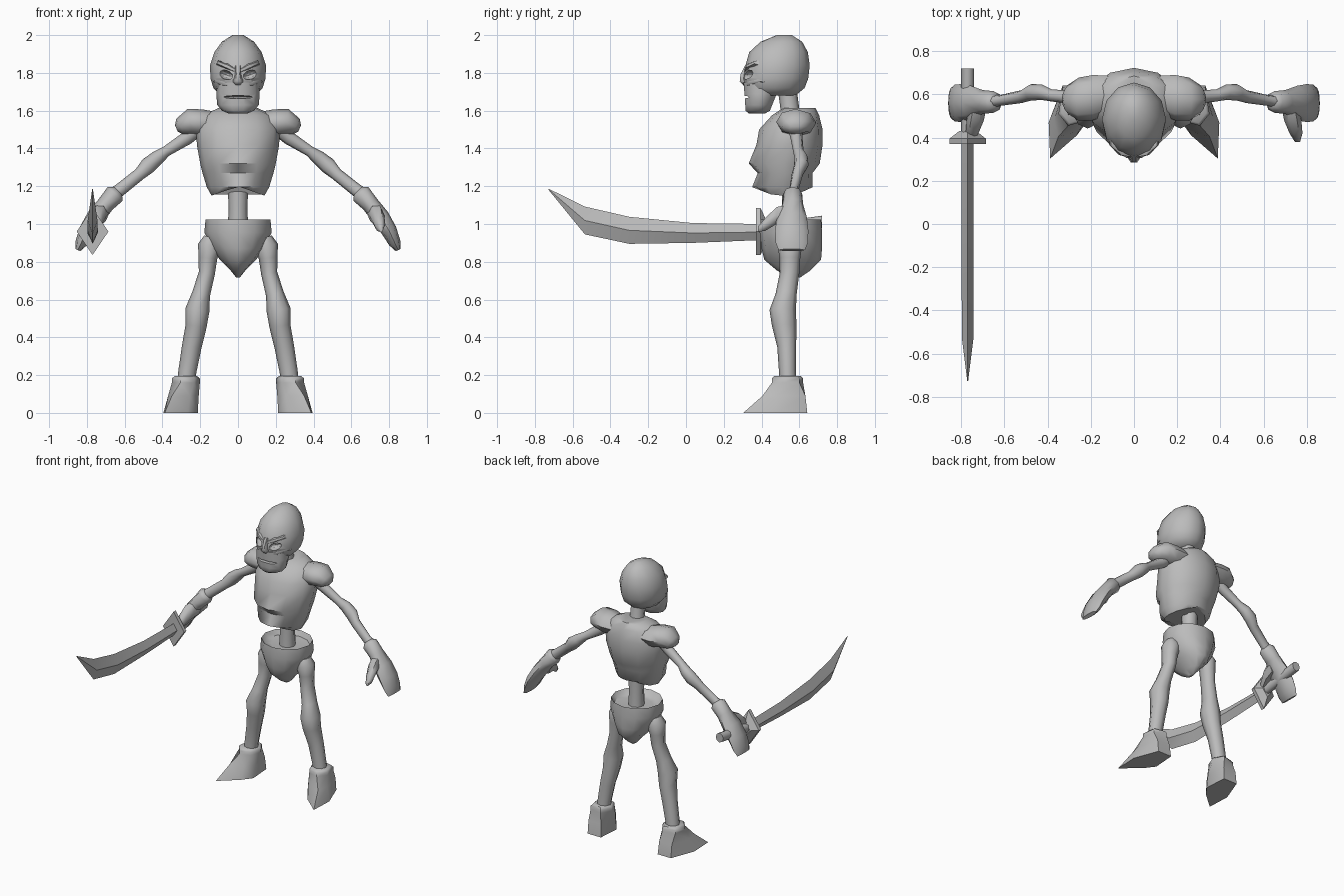
import bpy, bmesh, math
from mathutils import Vector, Matrix

bone = bpy.data.materials.new("bone_grey")
bone.diffuse_color = (0.5, 0.5, 0.5, 1)


def skin(name, rings, angle=60):
    """Close a stack of equal-length point rings into one solid."""
    bm = bmesh.new()
    loops = [[bm.verts.new(p) for p in r] for r in rings]
    n = len(loops[0])
    for a, b in zip(loops, loops[1:]):
        for i in range(n):
            j = (i + 1) % n
            bm.faces.new((a[i], a[j], b[j], b[i]))
    bm.faces.new(loops[0])
    bm.faces.new(loops[-1])
    bmesh.ops.recalc_face_normals(bm, faces=bm.faces)
    me = bpy.data.meshes.new(name)
    bm.to_mesh(me)
    bm.free()
    me.materials.append(bone)
    ob = bpy.data.objects.new(name, me)
    bpy.context.collection.objects.link(ob)
    bpy.ops.object.select_all(action='DESELECT')
    ob.select_set(True)
    bpy.context.view_layer.objects.active = ob
    bpy.ops.object.shade_smooth_by_angle(angle=math.radians(angle))
    return ob


def loft(name, stations, n=8, upright=False, angle=60, side=1):
    """Oval sections (x, y, z, radius across, radius in y) along a path."""
    pts = [Vector((s[0] * side, s[1], s[2])) for s in stations]
    rings = []
    for k, s in enumerate(stations):
        t = pts[min(k + 1, len(pts) - 1)] - pts[max(k - 1, 0)]
        t = Vector((0, 0, 1)) if upright else Vector((t.x, 0, t.z)).normalized()
        across = Vector((0, 1, 0)).cross(t)
        rings.append([pts[k] + across * s[3] * math.cos(math.tau * i / n)
                      + Vector((0, s[4] * math.sin(math.tau * i / n), 0)) for i in range(n)])
    return skin(name, rings, angle)


def carve(target, loc, size, tilt=0):
    """Sink an oval hollow into the target."""
    bm = bmesh.new()
    bmesh.ops.create_icosphere(bm, subdivisions=2, radius=1, matrix=Matrix.Translation(loc)
                               @ Matrix.Rotation(tilt, 4, 'Y') @ Matrix.Diagonal((*size, 1)))
    me = bpy.data.meshes.new("hollow_cutter")
    bm.to_mesh(me)
    bm.free()
    me.materials.append(bone)
    cutter = bpy.data.objects.new("hollow_cutter", me)
    bpy.context.collection.objects.link(cutter)
    cutter.hide_render = True
    cutter.hide_viewport = True
    mod = target.modifiers.new("hollow", 'BOOLEAN')
    mod.operation = 'DIFFERENCE'
    mod.solver = 'EXACT'
    mod.object = cutter


# Skull and jaw
skull = loft("skull", [(0, .52, 2.0, .03, .04), (0, .505, 1.965, .085, .11), (0, .49, 1.91, .125, .155),
                       (0, .485, 1.84, .148, .17), (0, .472, 1.77, .146, .175), (0, .468, 1.72, .13, .16),
                       (0, .46, 1.68, .09, .12)], 12, True)
jaw = loft("jaw", [(0, .40, 1.75, .11, .10), (0, .395, 1.69, .115, .09), (0, .385, 1.63, .11, .075),
                   (0, .38, 1.60, .085, .068), (0, .375, 1.585, .05, .045)], 10, True)
loft("nose_bridge", [(0, .33, 1.84, .02, .02), (0, .31, 1.79, .018, .025), (0, .305, 1.755, .028, .024),
                     (0, .32, 1.735, .02, .02)], 6, True)
for s in (1, -1):
    carve(skull, (s * .065, .325, 1.79), (.042, .05, .024), -s * .35)
    carve(skull, (s * .016, .30, 1.735), (.012, .03, .018))
    # Slanted brow and cheekbone
    loft("brow", [(.01, .325, 1.81, .012, .018), (.06, .335, 1.835, .016, .02),
                  (.11, .38, 1.855, .012, .02)], 6, side=s)
    loft("cheekbone", [(.03, .325, 1.74, .012, .015), (.075, .345, 1.745, .018, .022),
                       (.125, .41, 1.765, .014, .03)], 6, side=s)
carve(jaw, (0, .315, 1.672), (.085, .05, .008))
loft("neck", [(0, .555, 1.55, .06, .06), (0, .55, 1.61, .048, .05), (0, .535, 1.72, .048, .05)], 8, True)

# Rib cage, with an arched lower edge at the front
ribs = loft("rib_cage", [(0, .515, 1.15, .14, .13), (0, .51, 1.195, .165, .16), (0, .525, 1.27, .188, .145),
                         (0, .52, 1.32, .20, .188), (0, .548, 1.42, .218, .175), (0, .555, 1.5, .22, .168),
                         (0, .58, 1.575, .19, .125), (0, .60, 1.615, .10, .085)], 12, True, 50)
for v in ribs.data.vertices:
    if v.co.z < 1.18:
        v.co.z += .05 * (1 - abs(v.co.x) / .14)

# Spine and hollow-topped pelvis
loft("spine", [(0, .56, .95, .055, .055), (0, .56, 1.08, .05, .05), (0, .56, 1.24, .055, .055)], 8, True)
loft("pelvis", [(0, .56, .985, .11, .10), (0, .56, .99, .15, .135), (0, .555, 1.025, .172, .16),
                (0, .555, .955, .178, .165), (0, .56, .87, .14, .16), (0, .565, .81, .095, .15),
                (0, .57, .755, .04, .09), (0, .575, .717, .01, .03)], 12, True, 50)

# Foot outlines from the sole up to the ankle cuff
sole = [(.388, .303), (.395, .47), (.33, .642), (.225, .642), (.213, .48), (.265, .41)]
instep = [(.35, .405), (.37, .48), (.33, .632), (.23, .632), (.208, .5), (.255, .43)]
cuff = [(.305, .455), (.35, .51), (.335, .6), (.245, .62), (.202, .55), (.232, .475)]
rim = [(.277 + (x - .277) * .8, .54 + (y - .54) * .85) for x, y in cuff]

for s, tag in ((1, "left"), (-1, "right")):
    loft(tag + "_shoulder", [(.10, .60, 1.535, .055, .085), (.19, .585, 1.535, .072, .105),
                             (.255, .578, 1.54, .07, .10), (.305, .577, 1.515, .048, .068),
                             (.326, .577, 1.505, .018, .03)], 8, side=s)
    loft(tag + "_arm", [(.20, .575, 1.515, .04, .04), (.27, .585, 1.455, .036, .032),
                        (.38, .595, 1.385, .028, .028), (.425, .61, 1.352, .038, .036),
                        (.475, .61, 1.31, .044, .038), (.52, .59, 1.265, .033, .03),
                        (.62, .572, 1.185, .034, .025), (.66, .567, 1.155, .036, .03)], 8, side=s)
    # Mitten hand with a flared wrist and a thumb pointing forward
    loft(tag + "_hand", [(.635, .565, 1.175, .03, .03), (.65, .565, 1.16, .054, .05),
                         (.70, .565, 1.105, .046, .055), (.755, .56, 1.035, .048, .08),
                         (.80, .56, .965, .042, .088), (.83, .56, .90, .032, .085),
                         (.848, .56, .862, .014, .07)], 8, side=s)
    skin(tag + "_thumb", [[(s * (x + r * math.cos(math.tau * i / 6)), y, z + r * 1.3 * math.sin(math.tau * i / 6))
                           for i in range(6)]
                          for x, y, z, r in ((.72, .56, 1.06, .04), (.735, .48, 1.045, .04),
                                             (.75, .42, .998, .03), (.757, .38, .972, .012))])
    loft(tag + "_leg", [(.14, .55, .93, .04, .045), (.15, .55, .885, .062, .065), (.16, .55, .82, .05, .055),
                        (.165, .548, .74, .043, .052), (.195, .53, .63, .048, .056),
                        (.215, .512, .545, .064, .07), (.222, .52, .46, .056, .065),
                        (.245, .533, .35, .052, .05), (.268, .537, .22, .048, .045),
                        (.275, .54, .15, .048, .045)], 8, side=s)
    skin(tag + "_foot", [[(s * x, y, z) for x, y in ring]
                         for ring, z in ((sole, 0), (instep, .09), (cuff, .16), (cuff, .182), (rim, .195))], 50)

# Curved sword: diamond sections (y, top z, bottom z, half thickness)
X = -.77
blade = [(.40, 1.0, .915, .028), (.035, 1.005, .90, .028), (-.30, 1.038, .895, .028),
         (-.535, 1.092, .945, .026), (-.728, 1.187, 1.181, .002)]
skin("blade", [[(X, y, t), (X + w, y, (t + b) / 2), (X, y, b), (X - w, y, (t + b) / 2)]
               for y, t, b, w in blade], 40)
skin("guard", [[(X, y, .96 + h), (X + w, y, .96), (X, y, .96 - h), (X - w, y, .96)]
               for y, w, h in ((.37, .084, .124), (.395, .084, .124), (.43, .04, .05))], 40)
skin("sword_handle", [[(X + .03 * math.cos(math.tau * i / 8), y, z + .034 * math.sin(math.tau * i / 8))
                       for i in range(8)] for y, z in ((.40, .965), (.72, 1.01))], 50)
